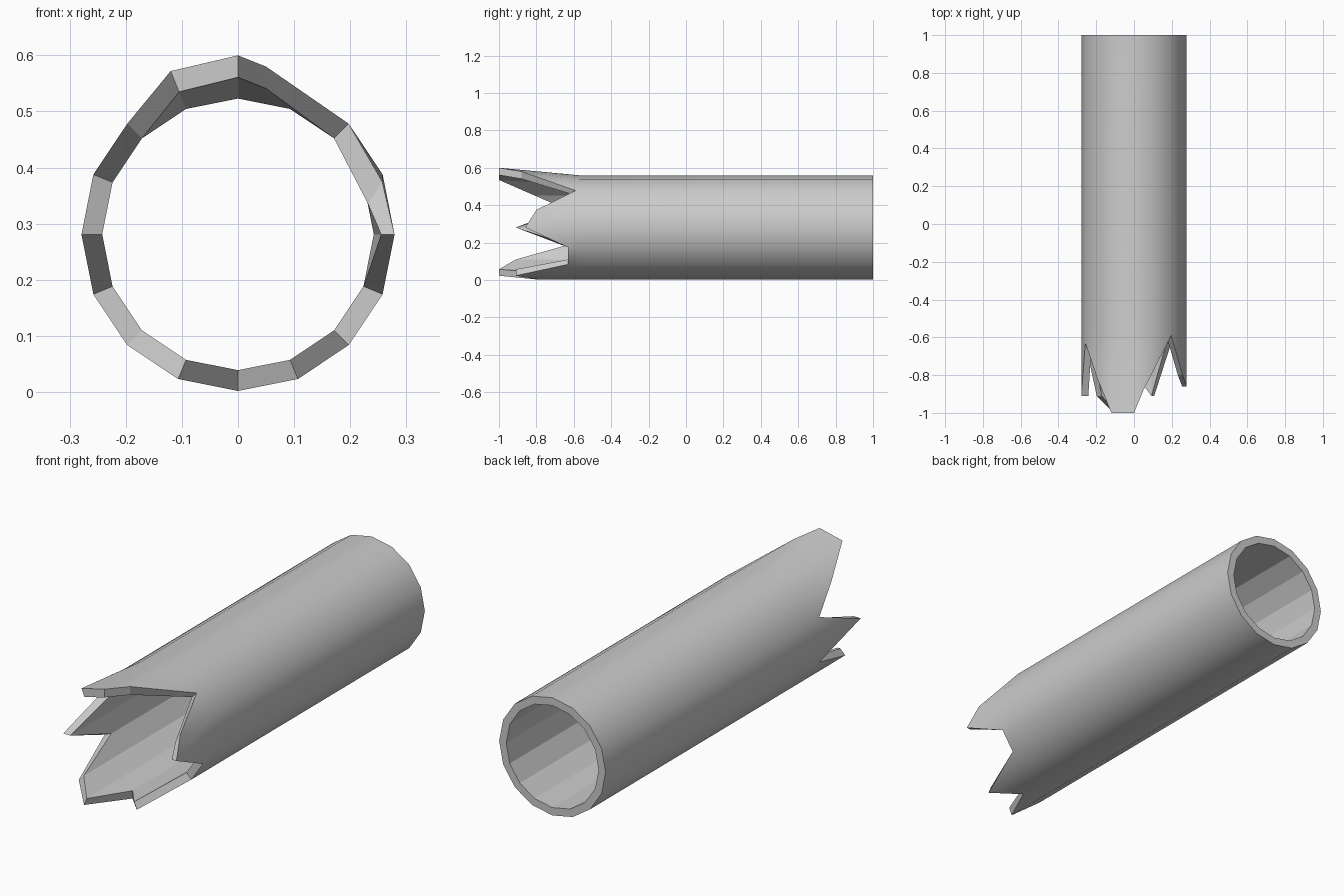
import bpy, bmesh, math

if "Cube" in bpy.data.objects:
    bpy.data.objects.remove(bpy.data.objects["Cube"])

SIDES, R_OUT, R_IN, CZ = 16, 0.279, 0.242, 0.281

# y of the torn front edge at each side, counter-clockwise from +x
tear = [-0.86, -0.80, -0.59, -0.88, -1.0, -1.0, -0.81, -0.63,
        -0.91, -0.63, -0.91, -1.0, -0.79, -0.91, -0.63, -0.63]

# bent corners of the torn edge: side -> (x, z)
bent_out = {1: (0.257, 0.375), 3: (0.05, 0.58), 4: (0, 0.60), 5: (-0.12, 0.572)}
bent_in = {0: (0.255, 0.281), 1: (0.232, 0.335), 3: (0.05, 0.541),
           4: (0, 0.561), 5: (-0.105, 0.535)}

bm = bmesh.new()


def ring(radius, ys, bent={}):
    verts = []
    for k in range(SIDES):
        a = math.tau * k / SIDES
        x, z = bent.get(k, (radius * math.cos(a), CZ + radius * math.sin(a)))
        verts.append(bm.verts.new((x, ys[k], z)))
    return verts


mid, back = [-0.57] * SIDES, [1.0] * SIDES
rings = [ring(R_OUT, tear, bent_out), ring(R_OUT, mid), ring(R_OUT, back),
         ring(R_IN, back), ring(R_IN, mid), ring(R_IN, tear, bent_in)]

# outer wall (smooth), back rim, inner wall and torn rim (flat)
for i, a in enumerate(rings):
    b = rings[(i + 1) % len(rings)]
    for k in range(SIDES):
        n = (k + 1) % SIDES
        f = bm.faces.new((a[k], b[k], b[n], a[n]))
        f.smooth = i < 2
bmesh.ops.recalc_face_normals(bm, faces=bm.faces)

# keep the rims crisp
for e in bm.edges:
    if len({f.smooth for f in e.link_faces}) > 1:
        e.smooth = False

mesh = bpy.data.meshes.new("broken_pipe")
bm.to_mesh(mesh)
bm.free()
bpy.context.collection.objects.link(bpy.data.objects.new("broken_pipe", mesh))
